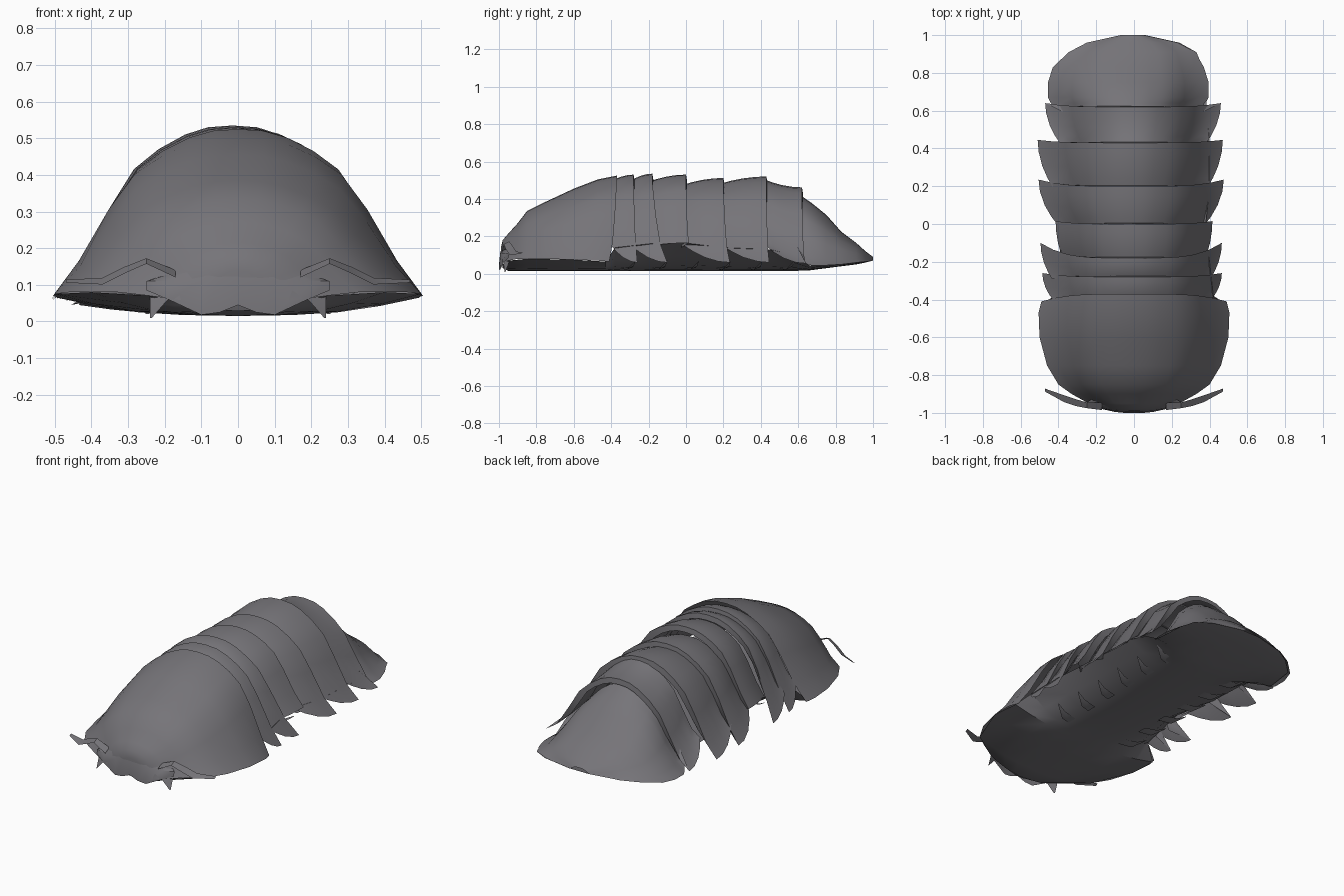
import bpy, bmesh, math
from mathutils import Vector

cube = bpy.data.objects.get("Cube")
if cube:
    bpy.data.objects.remove(cube)

grey = bpy.data.materials.new("shell_grey")
grey.use_nodes = True
COLOR = (0.18, 0.175, 0.19, 1)
grey.diffuse_color = COLOR
grey.node_tree.nodes["Principled BSDF"].inputs["Base Color"].default_value = COLOR

# Half cross-section of the arched back: (share of width, share of height)
ARCH = [(0, 1), (.14, .99), (.27, .95), (.42, .87), (.56, .76),
        (.7, .54), (.86, .22), (1, 0)]
# Half cross-section of the underside
UNDER = [(0, 0), (.3, .05), (.55, .2), (.78, .54), (1, 1)]


def section(half, y, width, low, high, power=1, sweep=0, shift=0):
    """Mirrored row of points; sweep pushes the rim backward, shift moves it sideways."""
    right = [Vector((u * width, y + sweep * u ** 4, low + (high - low) * h ** power))
             for u, h in half]
    left = [Vector((-p.x, p.y, p.z)) for p in reversed(right[1:])]
    return [p + Vector((shift, 0, 0)) for p in left + right]


def loft(name, rows, cap_first=False, angle=40):
    bm = bmesh.new()
    grid = [[bm.verts.new(p) for p in row] for row in rows]
    for a, b in zip(grid, grid[1:]):
        for i in range(len(a) - 1):
            bm.faces.new((a[i], a[i + 1], b[i + 1], b[i]))
    if cap_first:
        bm.faces.new(list(reversed(grid[0])))
    mesh = bpy.data.meshes.new(name)
    bm.to_mesh(mesh)
    bm.free()
    mesh.materials.append(grey)
    obj = bpy.data.objects.new(name, mesh)
    bpy.context.collection.objects.link(obj)
    bpy.ops.object.select_all(action='DESELECT')
    obj.select_set(True)
    bpy.context.view_layer.objects.active = obj
    bpy.ops.object.shade_smooth_by_angle(angle=math.radians(angle))
    return obj


# Head shield: y, half width, rim height, crest height, flare
head = [(-.99, .09, .05, .14, 1), (-.98, .17, .06, .18, 1), (-.95, .24, .07, .215, 1.1),
        (-.9, .33, .08, .27, 1.15), (-.85, .4, .08, .335, 1.15), (-.75, .46, .08, .385, 1.1),
        (-.6, .5, .075, .455, 1.05), (-.47, .505, .07, .505, 1), (-.37, .49, .065, .525, 1)]
loft("head_shield", [section(ARCH, *row, sweep=-.04 * (row[0] > -.4)) for row in head],
     cap_first=True)

# Overlapping back plates: front y, crest rear y, rim rear y,
# inner and tip half width, rim height, crest height, sideways shift, flare
plates = [(-.40, -.28, -.26, .42, .475, .06, .53, -.01, 1),
          (-.29, -.18, -.10, .42, .48, .06, .535, -.015, 1.05),
          (-.19, .0, .015, .375, .415, .165, .53, 0, 1),
          (-.01, .2, .235, .385, .49, .06, .512, -.015, 1.15),
          (.195, .43, .445, .41, .49, .06, .52, -.02, 1.25),
          (.425, .62, .64, .385, .465, .055, .462, -.005, 1.5)]
for n, (y0, y1, tip, inner, outer, rim, top, shift, flare) in enumerate(plates):
    # The final plate slopes down toward the tail; the others swell up from a valley
    valley = .04 if n == 5 else -.035
    rows = []
    for t in (0, .2, .45, .75, 1):
        ease = 1 - (1 - t) ** 2
        rows.append(section(ARCH, y0 + (y1 - y0) * t, inner + (outer - inner) * ease,
                            .15 + (rim - .15) * ease, top + valley * (1 - ease),
                            flare, (tip - y1) * t, shift))
    # Rear lip tucks down under the following plate
    rows.append(section(ARCH, y1 + .005, inner - .01, .14, top - .03, flare, -.03, shift))
    loft("back_plate_%d" % (n + 1), rows)

# Tail shield with a flatter flared rim
tail = [(.6, .38, .08, .43, 1.5), (.64, .41, .05, .4, 1.45), (.67, .425, .045, .38, 1.4),
        (.75, .425, .045, .315, 1.4), (.83, .4, .05, .225, 1.3),
        (.91, .335, .06, .165, 1.2), (.96, .24, .065, .12, 1.1), (1, .06, .07, .09, 1)]
loft("tail_shield", [section(ARCH, *row, shift=-.03 if row[0] < .9 else -.01)
                     for row in tail])

# Underside: y, half width, belly height, rim height
under = [(-.98, .09, .03, .05), (-.95, .24, .015, .07), (-.85, .4, .015, .08),
         (-.6, .5, .015, .075), (-.43, .495, .015, .065), (-.38, .42, .015, .14),
         (-.2, .4, .015, .16), (-.05, .375, .015, .17), (.2, .4, .015, .14),
         (.45, .4, .015, .13), (.57, .385, .015, .1), (.66, .41, .018, .045),
         (.83, .39, .04, .05), (.91, .33, .05, .06), (.96, .24, .06, .065),
         (1, .06, .07, .07)]
loft("underside", [list(reversed(section(UNDER, *row, shift=-.025 if .6 < row[0] < .9 else 0)))
                   for row in under])

# Muzzle flowing down from the head into two lower lobes
muzzle = [(-.25, -.94, .085), (-.19, -.965, .06), (-.1, -.985, .018), (-.05, -.99, .025),
          (0, -.99, .045), (.05, -.99, .025), (.1, -.985, .018), (.19, -.965, .06),
          (.25, -.94, .085)]
loft("muzzle", [[Vector((x, y - .01, z)) for x, y, z in muzzle],
                [Vector((x, y - .004, .11)) for x, y, z in muzzle],
                [Vector((x * .85, y + .02, .185 - abs(x) * .25)) for x, y, z in muzzle]])

# Feelers, fangs and short legs, mirrored on both sides
for side, label in ((1, "left"), (-1, "right")):
    def strip(name, points):
        loft(label + name, [[Vector((side * x, y, z)) for x, y, z in row]
                            for row in points])

    path = [(.17, -.965, .13, .02), (.25, -.96, .165, .015), (.31, -.945, .14, .018),
            (.37, -.925, .11, .018), (.47, -.88, .11, .008)]
    strip("_feeler", [[(x, y - w, z - w / 2), (x, y + w, z + w / 2)] for x, y, z, w in path])
    strip("_fang", [[(.17, -.97, .08), (.24, -.94, .08)], [(.2, -.975, .05), (.24, -.95, .05)],
                    [(.235, -.97, .01), (.24, -.965, .01)]])
    for k in range(6):
        y = -.32 + k * .17
        strip("_leg_%d" % (k + 1), [[(.18, y - .03, .03), (.18, y + .03, .03)],
                                    [(.25, y, .02), (.26, y + .04, .04)],
                                    [(.31, y + .04, .06), (.32, y + .05, .07)]])
